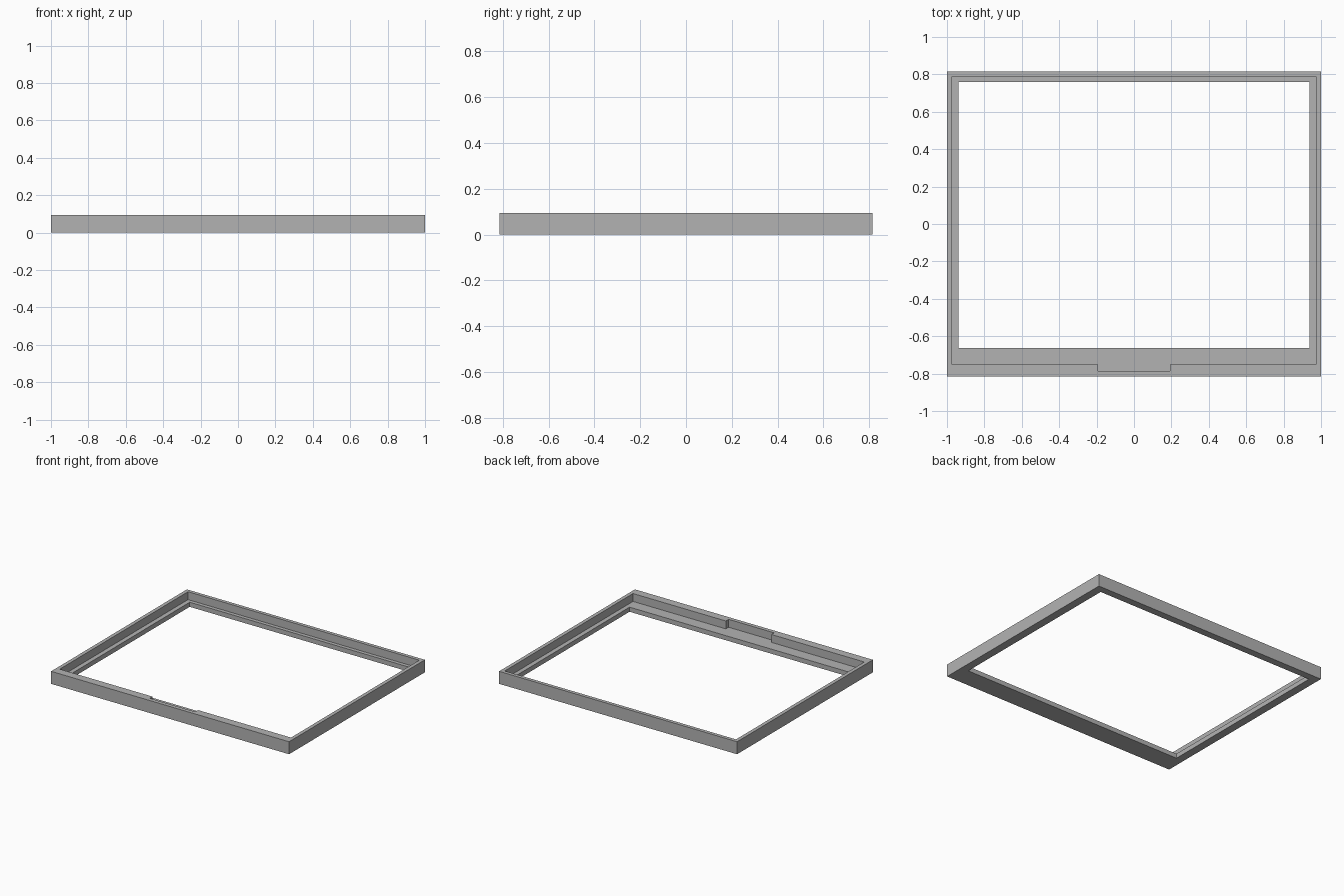
import bpy

default = bpy.data.objects.get("Cube")
if default:
    bpy.data.objects.remove(default, do_unlink=True)

HEIGHT = 0.095
SHELF = 0.035   # height of the inner ledge
TOP = 0.2       # cutters reach above the frame


def box(name, x, y, z):
    """Axis-aligned box from (min, max) ranges."""
    bpy.ops.mesh.primitive_cube_add(size=1)
    ob = bpy.context.object
    ob.name = ob.data.name = name
    for v in ob.data.vertices:
        v.co = [r[0] if c < 0 else r[1] for c, r in zip(v.co, (x, y, z))]
    return ob


def cut(target, cutter):
    """Subtract the cutter from the target and discard it."""
    cutter.hide_render = True
    mod = target.modifiers.new(cutter.name, "BOOLEAN")
    mod.operation = "DIFFERENCE"
    mod.solver = "EXACT"
    mod.object = cutter
    bpy.context.view_layer.objects.active = target
    bpy.ops.object.modifier_apply(modifier=mod.name)
    bpy.data.objects.remove(cutter, do_unlink=True)


# Outer block
frame = box("frame", (-1, 1), (-0.815, 0.815), (0, HEIGHT))

# Recess leaving the thin rim, front notch in the rim, and the through opening
cut(frame, box("recess", (-0.972, 0.972), (-0.752, 0.788), (SHELF, TOP)))
cut(frame, box("notch", (-0.192, 0.192), (-0.785, -0.70), (SHELF, TOP)))
cut(frame, box("opening", (-0.938, 0.938), (-0.662, 0.76), (-TOP, TOP)))

# Plain grey finish
grey = bpy.data.materials.new("plain_grey")
grey.use_nodes = True
colour = (0.45, 0.45, 0.45, 1)
grey.diffuse_color = colour
grey.node_tree.nodes["Principled BSDF"].inputs["Base Color"].default_value = colour
frame.data.materials.clear()
frame.data.materials.append(grey)
